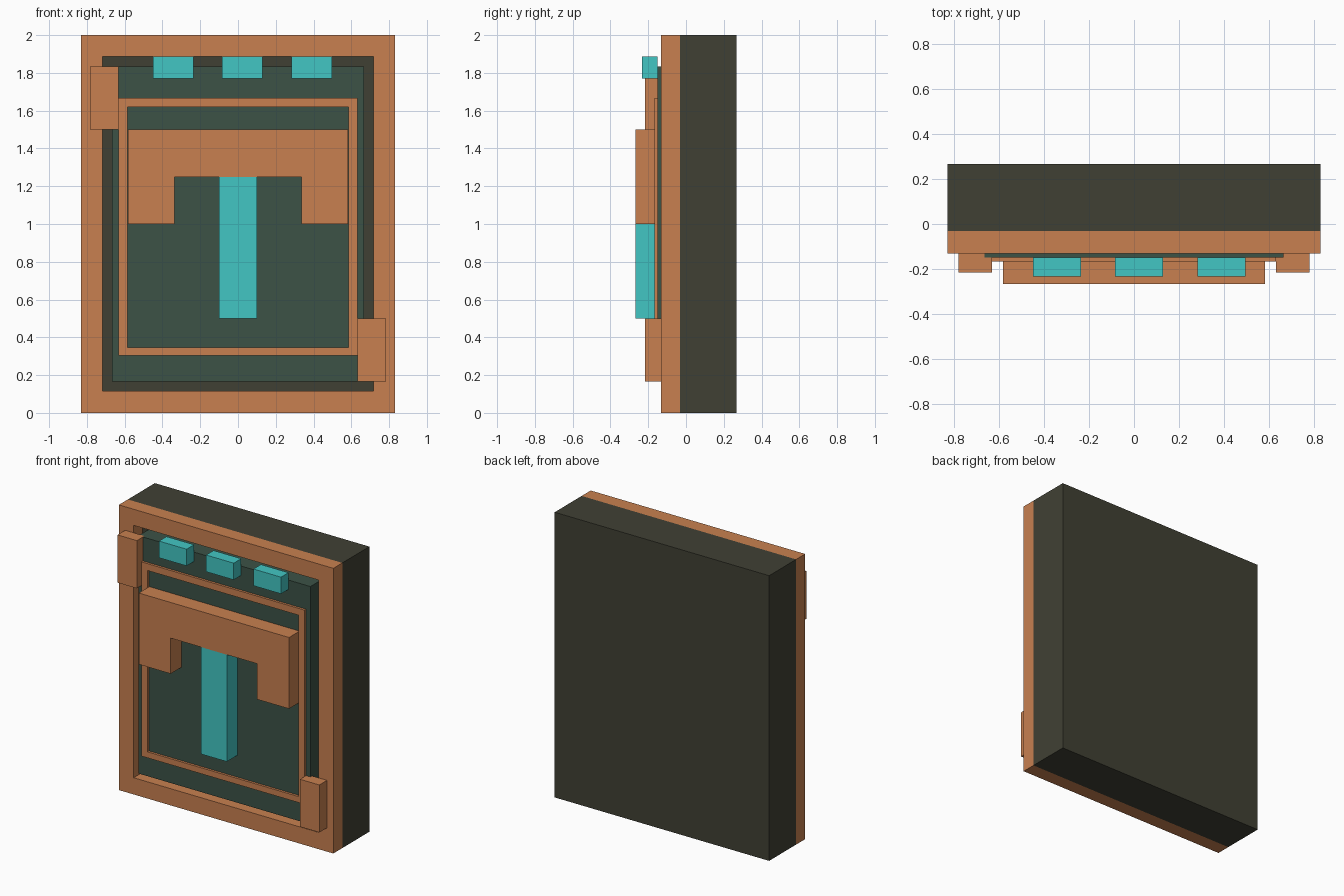
import bpy, bmesh

if "Cube" in bpy.data.objects:
    bpy.data.objects.remove(bpy.data.objects["Cube"])


def material(name, rgb):
    def lin(c):
        c /= 255
        return c / 12.92 if c <= 0.04045 else ((c + 0.055) / 1.055) ** 2.4
    m = bpy.data.materials.new(name)
    m.diffuse_color = (*[lin(c) for c in rgb], 1)
    m.use_nodes = True
    m.node_tree.nodes["Principled BSDF"].inputs["Base Color"].default_value = m.diffuse_color
    return m


copper = material("copper", (200, 128, 80))
olive = material("dark olive", (64, 64, 52))
green = material("deep green", (60, 82, 70))
cyan = material("cyan", (66, 198, 196))


def finish(name, bm, mat):
    bmesh.ops.recalc_face_normals(bm, faces=bm.faces)
    mesh = bpy.data.meshes.new(name)
    bm.to_mesh(mesh)
    bm.free()
    mesh.materials.append(mat)
    obj = bpy.data.objects.new(name, mesh)
    bpy.context.collection.objects.link(obj)
    return obj


def extrude_profile(name, pts, y0, y1, mat):
    """Solid made by pushing an (x, z) outline from y0 to y1."""
    bm = bmesh.new()
    face = bm.faces.new([bm.verts.new((x, y0, z)) for x, z in pts])
    ext = bmesh.ops.extrude_face_region(bm, geom=[face])
    verts = [g for g in ext["geom"] if isinstance(g, bmesh.types.BMVert)]
    bmesh.ops.translate(bm, verts=verts, vec=(0, y1 - y0, 0))
    return finish(name, bm, mat)


def rect(x0, x1, z0, z1):
    return [(x0, z0), (x1, z0), (x1, z1), (x0, z1)]


def box(name, x0, x1, y0, y1, z0, z1, mat):
    return extrude_profile(name, rect(x0, x1, z0, z1), y0, y1, mat)


def ring(name, outer, inner, y0, y1, mat):
    """Rectangular frame with mitred corners."""
    bm = bmesh.new()
    loops = [[bm.verts.new((x, y, z)) for x, z in rect(*r)]
             for r, y in ((outer, y0), (inner, y0), (inner, y1), (outer, y1))]
    for a, b in zip(loops, loops[1:] + loops[:1]):
        for i in range(4):
            j = (i + 1) % 4
            bm.faces.new((a[i], a[j], b[j], b[i]))
    return finish(name, bm, mat)


# Backing slab and outer frame
box("back_slab", -0.832, 0.832, -0.032, 0.267, 0, 2, olive)
ring("outer_frame", (-0.832, 0.832, 0, 2), (-0.717, 0.717, 0.117, 1.887),
     -0.132, -0.032, copper)

# Raised panel with thin border
box("panel", -0.667, 0.667, -0.15, -0.032, 0.167, 1.835, green)
ring("panel_border", (-0.633, 0.633, 0.305, 1.667), (-0.585, 0.585, 0.347, 1.619),
     -0.167, -0.15, copper)

# Bracket with two short legs, and the central bar
extrude_profile("bracket", [(-0.583, 1.0), (-0.335, 1.0), (-0.335, 1.25), (0.335, 1.25),
                            (0.335, 1.0), (0.583, 1.0), (0.583, 1.5), (-0.583, 1.5)],
                -0.267, -0.15, copper)
box("central_bar", -0.1, 0.1, -0.267, -0.15, 0.5, 1.25, cyan)

# Clasps at opposite corners
box("upper_clasp", -0.783, -0.633, -0.217, -0.132, 1.5, 1.835, copper)
box("lower_clasp", 0.633, 0.783, -0.217, -0.132, 0.167, 0.5, copper)

# Row of small indicator blocks
for i, x in enumerate((-0.343, 0.023, 0.39)):
    box(f"indicator_{i + 1}", x - 0.107, x + 0.107, -0.233, -0.15, 1.77, 1.887, cyan)
